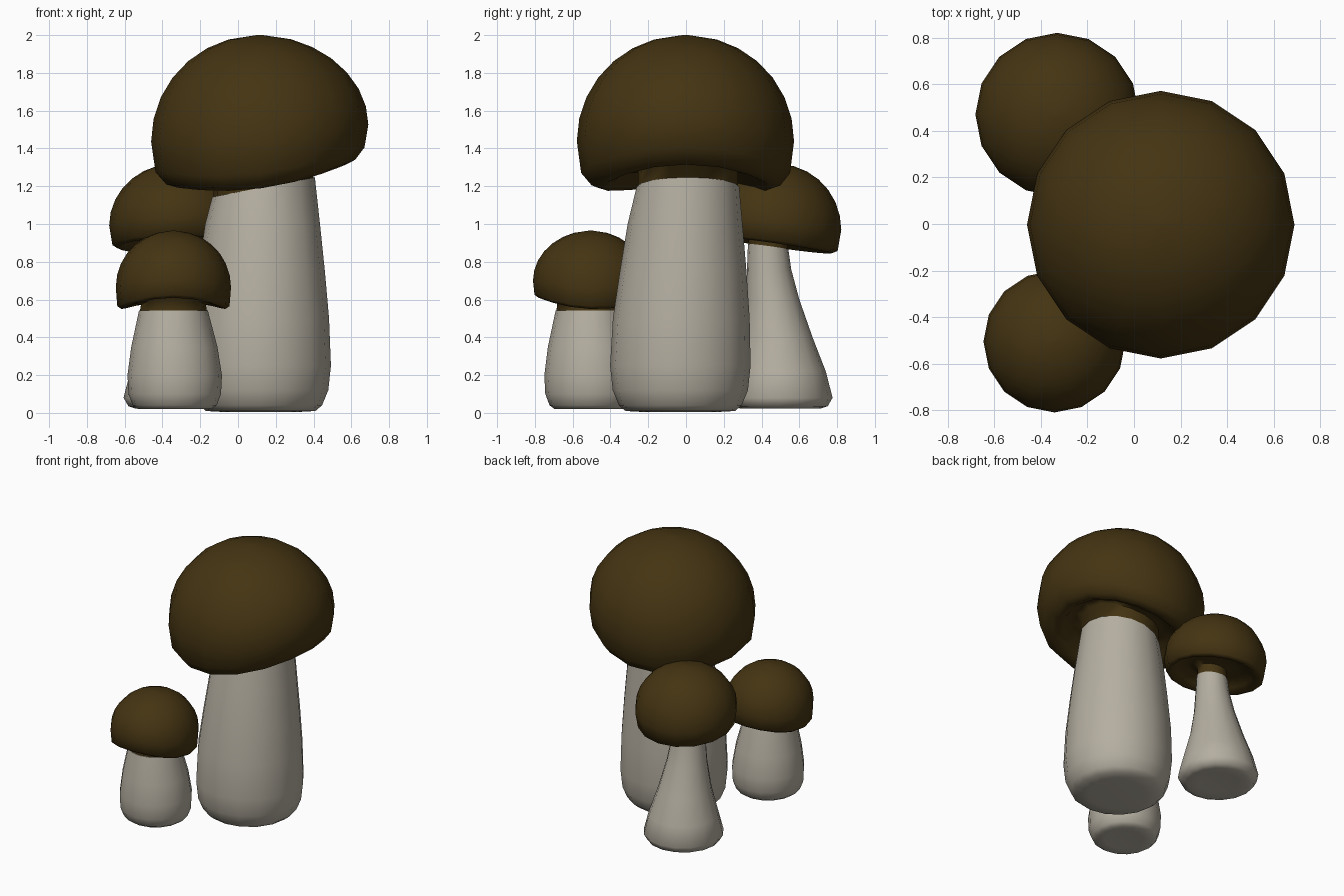
import bpy, bmesh, math

if "Cube" in bpy.data.objects:
    bpy.data.objects.remove(bpy.data.objects["Cube"])

SEG = 16


def material(name, rgb):
    m = bpy.data.materials.new(name)
    m.diffuse_color = (*rgb, 1)
    m.use_nodes = True
    m.node_tree.nodes["Principled BSDF"].inputs["Base Color"].default_value = m.diffuse_color
    return m


brown = material("cap brown", (0.058, 0.034, 0.006))
cream = material("stem cream", (0.46, 0.425, 0.355))


def loft(name, rings, direction, mat, angle):
    """Skin of rings (x, y, z, radius, tilt, wave); tilt raises the rim towards direction."""
    bm = bmesh.new()
    loops = []
    for x, y, z, r, tilt, wave in rings:
        loop = []
        for i in range(SEG):
            a = 2 * math.pi * i / SEG
            d = a - math.radians(direction)
            dz = tilt * math.cos(d) + wave * math.cos(2 * d)
            loop.append(bm.verts.new((x + r * math.cos(a), y + r * math.sin(a), z + dz)))
        loops.append(loop)
    for lo, hi in zip(loops, loops[1:]):
        for i in range(SEG):
            j = (i + 1) % SEG
            bm.faces.new((lo[i], lo[j], hi[j], hi[i]))
    # close both ends with fans
    for loop, (x, y, z, *_), flip in ((loops[0], rings[0], True), (loops[-1], rings[-1], False)):
        c = bm.verts.new((x, y, z))
        for i in range(SEG):
            j = (i + 1) % SEG
            bm.faces.new((loop[j], loop[i], c) if flip else (loop[i], loop[j], c))
    mesh = bpy.data.meshes.new(name)
    bm.to_mesh(mesh)
    bm.free()
    mesh.materials.append(mat)
    ob = bpy.data.objects.new(name, mesh)
    bpy.context.collection.objects.link(ob)
    bpy.ops.object.select_all(action='DESELECT')
    ob.select_set(True)
    bpy.context.view_layer.objects.active = ob
    bpy.ops.object.shade_smooth_by_angle(angle=math.radians(angle))


def mushroom(name, stem, neck, cap, under, direction, tilt, wave):
    # stem: rings, the last one tilted like the cap
    rings = [(*s, 0, 0) for s in stem]
    nx, ny, nz, nr, ntilt = neck
    rings.append((nx, ny, nz, nr, ntilt, 0))
    loft(name + "_stem", rings, direction, cream, 60)
    # cap: neck collar, groove, drooping lip, then an elliptical dome
    cx, cy, base, top, R = cap
    out = [(nx, ny, nz - 0.005, nr * 0.975, ntilt, 0)]
    for r, z in under:
        k = min(1, r / R + 0.15)
        m = (r - nr) / (R - nr)
        out.append((nx + (cx - nx) * m, ny + (cy - ny) * m, z, r, tilt * k, wave * k))
    for i in range(8):
        t = math.radians(i * 12.2)
        f = (1 - math.sin(t)) ** 1.3
        out.append((cx, cy, base + (top - base) * math.sin(t), R * math.cos(t),
                    tilt * f * 0.7, wave * f * 0.6))
    out[-1] = (cx, cy, top, 0.03 * R, 0, 0)
    loft(name + "_cap", out, direction, brown, 80)


# tall mushroom, rim raised to the right
mushroom("tall_mushroom",
         [(.12, -.03, 0.005, .20), (.12, -.03, 0.01, .29), (.12, -.03, .04, .325),
          (.12, -.03, .12, .358), (.12, -.03, .25, .372), (.12, -.025, .5, .362),
          (.125, -.015, .75, .335), (.13, -.005, 1.0, .304)],
         (.135, .01, 1.195, .272, .052),
         (.115, -.003, 1.46, 2.0, .575),
         [(.265, 1.30), (.34, 1.305), (.39, 1.25), (.45, 1.222), (.50, 1.24), (.553, 1.305)],
         0, .065, .035)

# back mushroom, flared stem, rim drooping to the back
mushroom("back_mushroom",
         [(-.33, .50, .03, .14), (-.33, .50, .022, .21), (-.33, .50, .035, .25),
          (-.33, .50, .08, .276), (-.33, .50, .22, .24), (-.33, .485, .4, .185),
          (-.33, .46, .6, .14), (-.33, .44, .76, .117)],
         (-.33, .435, .88, .107, -.015),
         (-.33, .47, 1.0, 1.32, .352),
         [(.10, .95), (.18, .965), (.26, .925), (.305, .888), (.335, .90)],
         105, -.045, .0)

# front mushroom, short, rim raised to the front
mushroom("front_mushroom",
         [(-.335, -.50, .025, .13), (-.335, -.50, .02, .195), (-.335, -.50, .04, .222),
          (-.335, -.50, .10, .245), (-.335, -.50, .2, .25), (-.337, -.503, .35, .228)],
         (-.342, -.508, .543, .182, 0),
         (-.342, -.505, .68, .965, .305),
         [(.172, .59), (.21, .60), (.25, .58), (.275, .575), (.297, .59)],
         270, .01, .025)
